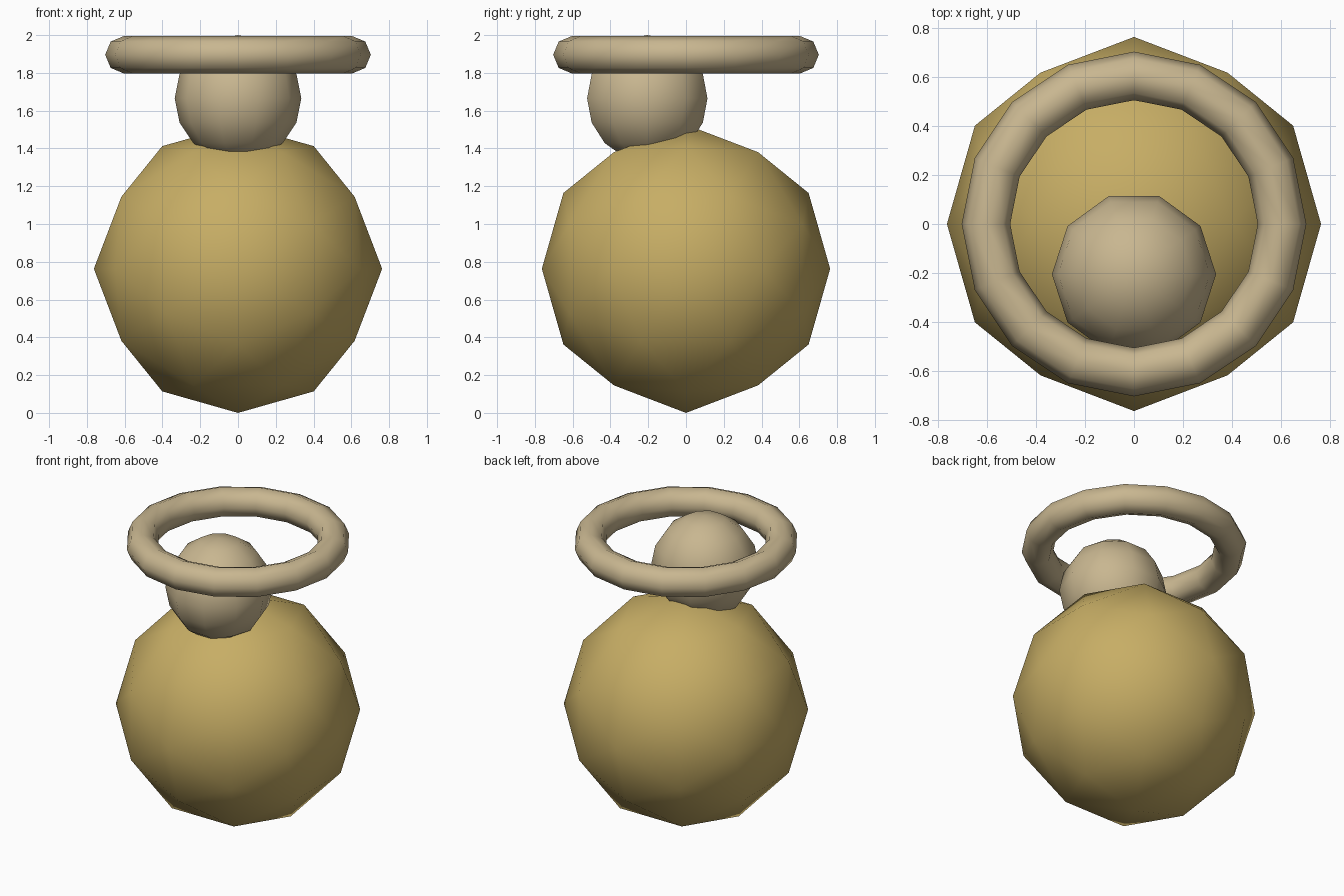
import bpy, bmesh
from math import sin, cos, pi, sqrt
from itertools import combinations
from mathutils import Vector

if "Cube" in bpy.data.objects:
    bpy.data.objects.remove(bpy.data.objects["Cube"])


def material(name, color):
    m = bpy.data.materials.new(name)
    m.diffuse_color = (*color, 1)
    m.use_nodes = True
    m.node_tree.nodes["Principled BSDF"].inputs["Base Color"].default_value = m.diffuse_color
    return m


def finish(name, bm, location, mat):
    bmesh.ops.recalc_face_normals(bm, faces=bm.faces[:])
    for f in bm.faces:
        f.smooth = True
    me = bpy.data.meshes.new(name)
    bm.to_mesh(me)
    bm.free()
    me.materials.append(mat)
    ob = bpy.data.objects.new(name, me)
    ob.location = location
    bpy.context.collection.objects.link(ob)
    return ob


def lathe(name, profile, segments, closed, location, mat):
    """Revolve (radius, height) points about z, first vertex on +x."""
    bm = bmesh.new()
    rings = [[bm.verts.new((r * cos(2 * pi * i / segments), r * sin(2 * pi * i / segments), z))
              for r, z in profile] for i in range(segments)]
    n = len(profile)
    for i in range(segments):
        a, b = rings[i], rings[(i + 1) % segments]
        for j in range(n if closed else n - 1):
            k = (j + 1) % n
            bm.faces.new((a[j], b[j], b[k], a[k]))
    bmesh.ops.remove_doubles(bm, verts=bm.verts[:], dist=1e-5)
    return finish(name, bm, location, mat)


def geodesic_ball(name, radius, location, mat):
    """Once-subdivided icosahedron with edge midpoints on the axes."""
    phi = (1 + sqrt(5)) / 2
    base = []
    for s in (-1, 1):
        for t in (-phi, phi):
            base += [Vector((s, 0, t)), Vector((t, s, 0)), Vector((0, t, s))]
    mids = [a + b for a, b in combinations(base, 2) if (a - b).length < 2.1]
    bm = bmesh.new()
    for p in base + mids:
        bm.verts.new(p.normalized() * radius)
    bmesh.ops.convex_hull(bm, input=bm.verts[:])
    return finish(name, bm, location, mat)


gold = material("gold", (0.57, 0.42, 0.13))
cream = material("cream", (0.58, 0.47, 0.28))

# round body
geodesic_ball("body", 0.763, (0, 0, 0.763), gold)

# head: 10 segments, 8 rings
R = 0.335
head_profile = [(R * sin(pi * i / 8) if 0 < i < 8 else 0, R * cos(pi * i / 8)) for i in range(9)]
lathe("head", head_profile, 10, False, (0, -0.205, 1.665), cream)

# floating ring: 16 x 8 segments
ring_profile = [(0.604 + 0.099 * cos(pi * i / 4), 0.099 * sin(pi * i / 4)) for i in range(8)]
lathe("ring", ring_profile, 16, True, (0, 0, 1.896), cream)
